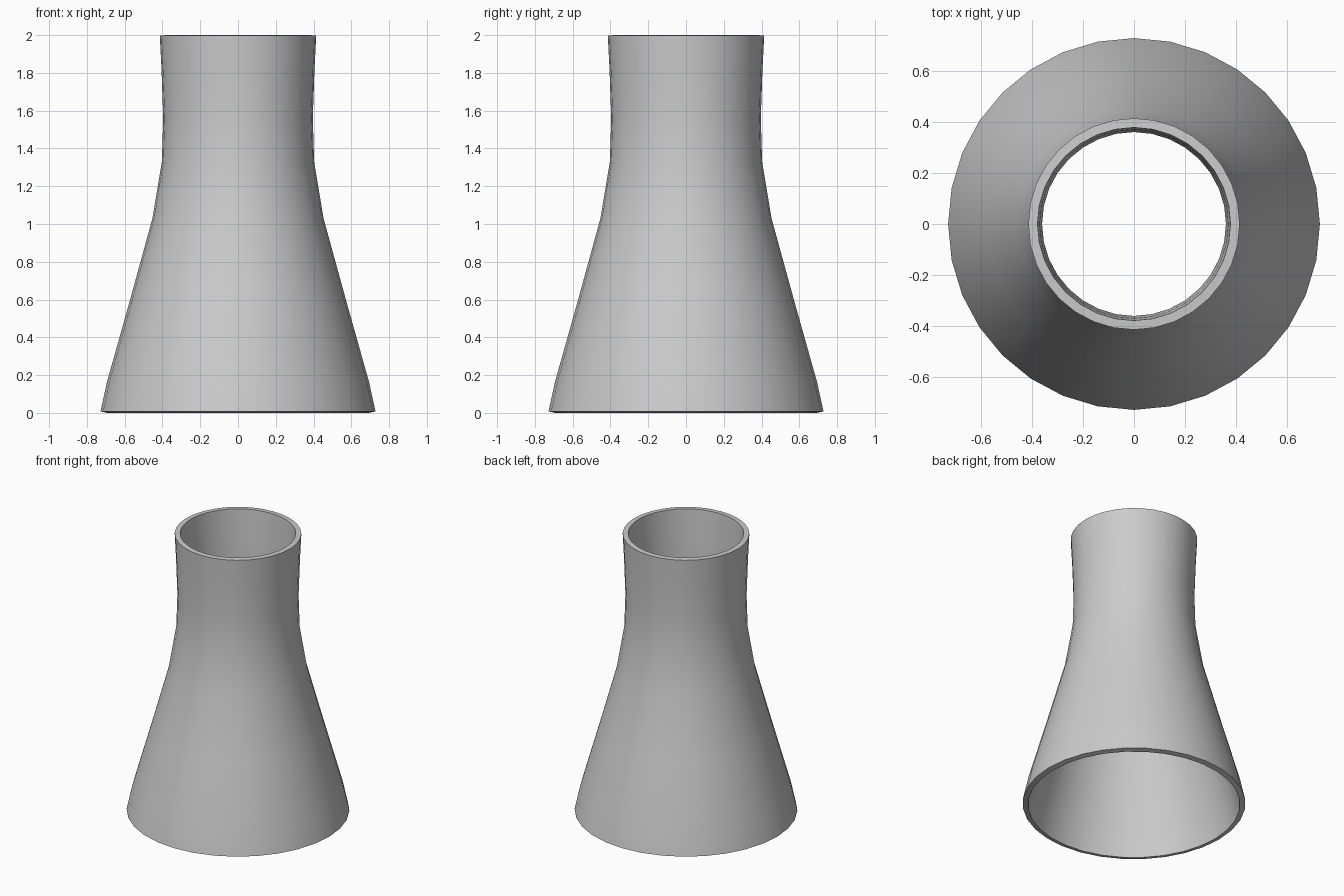
import bpy, bmesh
from math import cos, sin, tau

if "Cube" in bpy.data.objects:
    bpy.data.objects.remove(bpy.data.objects["Cube"])

SIDES = 32
# Outer profile of the tower, bottom to top: (radius, height)
PROFILE = [(0.728, 0.008), (0.692, 0.17), (0.571, 0.60), (0.453, 1.03),
           (0.403, 1.33), (0.396, 1.56), (0.405, 1.82), (0.414, 1.998)]

# Lathe the flared shell
bm = bmesh.new()
rings = [[bm.verts.new((r * cos(tau * i / SIDES), r * sin(tau * i / SIDES), z))
          for i in range(SIDES)] for r, z in PROFILE]
for low, high in zip(rings, rings[1:]):
    for i in range(SIDES):
        j = (i + 1) % SIDES
        bm.faces.new((low[i], low[j], high[j], high[i]))
mesh = bpy.data.meshes.new("cooling_tower")
bm.to_mesh(mesh)
bm.free()
tower = bpy.data.objects.new("cooling_tower", mesh)
bpy.context.collection.objects.link(tower)

# Give the wall thickness inward, leaving both ends open
wall = tower.modifiers.new("wall", 'SOLIDIFY')
wall.thickness = 0.036
wall.offset = -1
bpy.context.view_layer.objects.active = tower
tower.select_set(True)
bpy.ops.object.modifier_apply(modifier=wall.name)

# Smooth walls with crisp rims
bpy.ops.object.shade_smooth_by_angle(angle=0.6)
